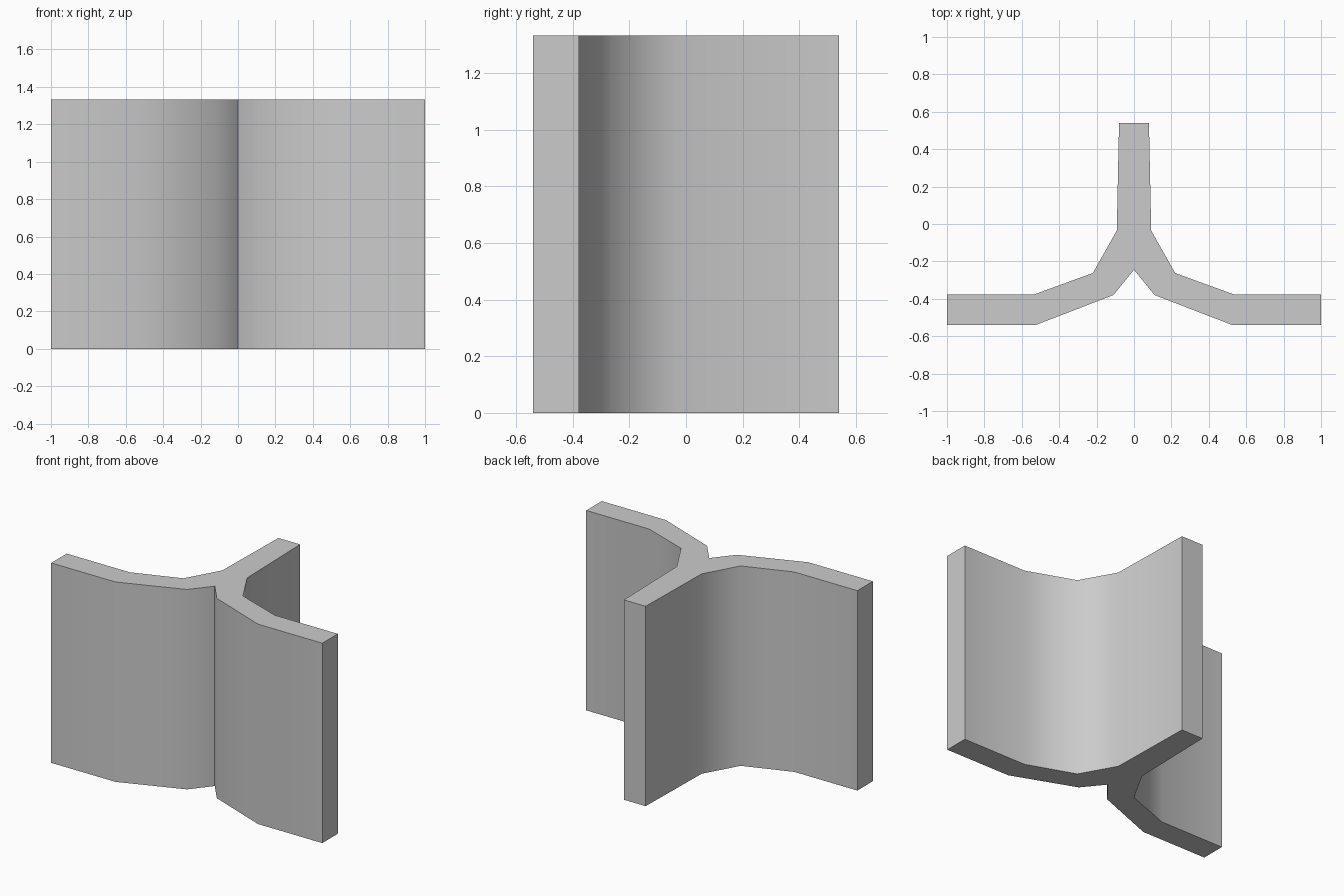
import bpy, bmesh, math

cube = bpy.data.objects.get("Cube")
if cube:
    bpy.data.objects.remove(cube, do_unlink=True)

HEIGHT = 1.333

grey = bpy.data.materials.new("light grey")
grey.use_nodes = True
colour = (0.6, 0.6, 0.6, 1)
grey.diffuse_color = colour
grey.node_tree.nodes["Principled BSDF"].inputs["Base Color"].default_value = colour

# Half of the three-armed cross-section, from the front notch to the rear arm
half = [(0, -0.245), (0.11, -0.38), (0.525, -0.54), (1, -0.54), (1, -0.377),
        (0.535, -0.377), (0.22, -0.262), (0.092, -0.035), (0.08, 0.54)]
outline = half + [(-x, y) for x, y in reversed(half[1:])]

# Extrude the section straight up
bm = bmesh.new()
base = bm.faces.new([bm.verts.new((x, y, 0)) for x, y in outline])
top = bmesh.ops.extrude_face_region(bm, geom=[base], use_keep_orig=True)["geom"]
bmesh.ops.translate(bm, vec=(0, 0, HEIGHT),
                    verts=[g for g in top if isinstance(g, bmesh.types.BMVert)])
bmesh.ops.recalc_face_normals(bm, faces=bm.faces)

mesh = bpy.data.meshes.new("three_arm_bracket")
bm.to_mesh(mesh)
bm.free()
mesh.materials.append(grey)
bracket = bpy.data.objects.new("three_arm_bracket", mesh)
bpy.context.collection.objects.link(bracket)

# Soft bends, crisp ends and notch
bpy.ops.object.select_all(action="DESELECT")
bracket.select_set(True)
bpy.context.view_layer.objects.active = bracket
bpy.ops.object.shade_smooth_by_angle(angle=math.radians(50))
